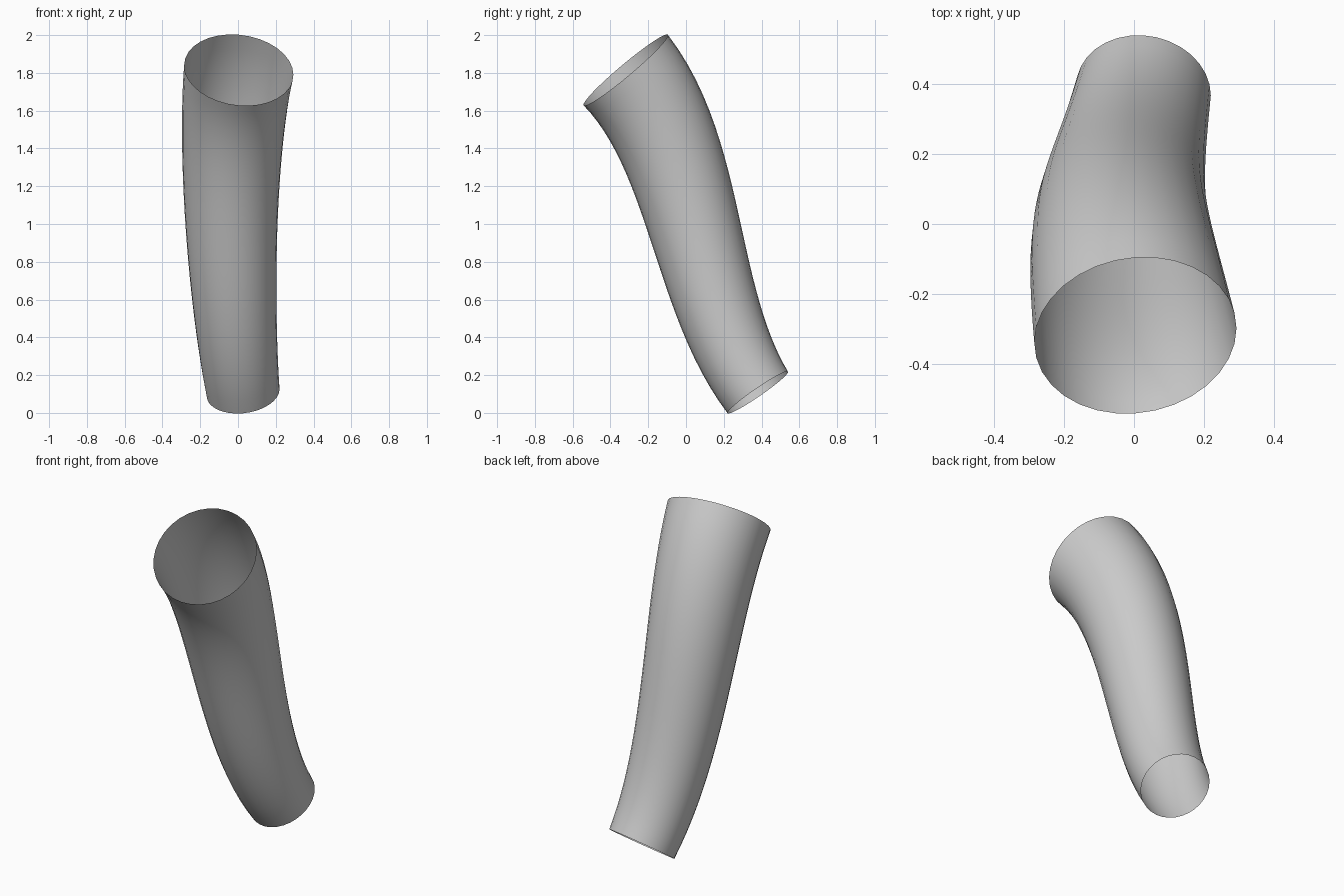
import bpy, bmesh, math
from mathutils import Vector

if "Cube" in bpy.data.objects:
    bpy.data.objects.remove(bpy.data.objects["Cube"])

SIDES, RINGS = 32, 24
R_BOTTOM, R_TOP = 0.194, 0.291

# S-shaped centre line as one cubic Bezier
start, end = Vector((0.027, 0.38, 0.108)), Vector((0.004, -0.319, 1.815))
t_start = Vector((-0.11, -0.565, 0.82)).normalized()
t_end = Vector((0.11, -0.638, 0.76)).normalized()
p = [start, start + t_start * 0.6, end - t_end * 0.6, end]


def spine(t):
    u = 1 - t
    pos = p[0] * u**3 + p[1] * 3*u*u*t + p[2] * 3*u*t*t + p[3] * t**3
    tan = (p[1] - p[0]) * u*u + (p[2] - p[1]) * 2*u*t + (p[3] - p[2]) * t*t
    return pos, tan.normalized()


# Open tapered tube: circles swept along the centre line
bm = bmesh.new()
rows = []
for i in range(RINGS + 1):
    t = i / RINGS
    c, n = spine(t)
    side = (Vector((1, 0, 0)) - n * n.x).normalized()
    up = n.cross(side)
    r = R_BOTTOM + (R_TOP - R_BOTTOM) * t
    angles = [2 * math.pi * k / SIDES for k in range(SIDES)]
    rows.append([bm.verts.new(c + (side * math.cos(a) + up * math.sin(a)) * r) for a in angles])
for lo, hi in zip(rows, rows[1:]):
    for k in range(SIDES):
        j = (k + 1) % SIDES
        bm.faces.new((lo[k], lo[j], hi[j], hi[k])).smooth = True

mesh = bpy.data.meshes.new("curved_tube")
bm.to_mesh(mesh)
bm.free()
tube = bpy.data.objects.new("curved_tube", mesh)
bpy.context.collection.objects.link(tube)
